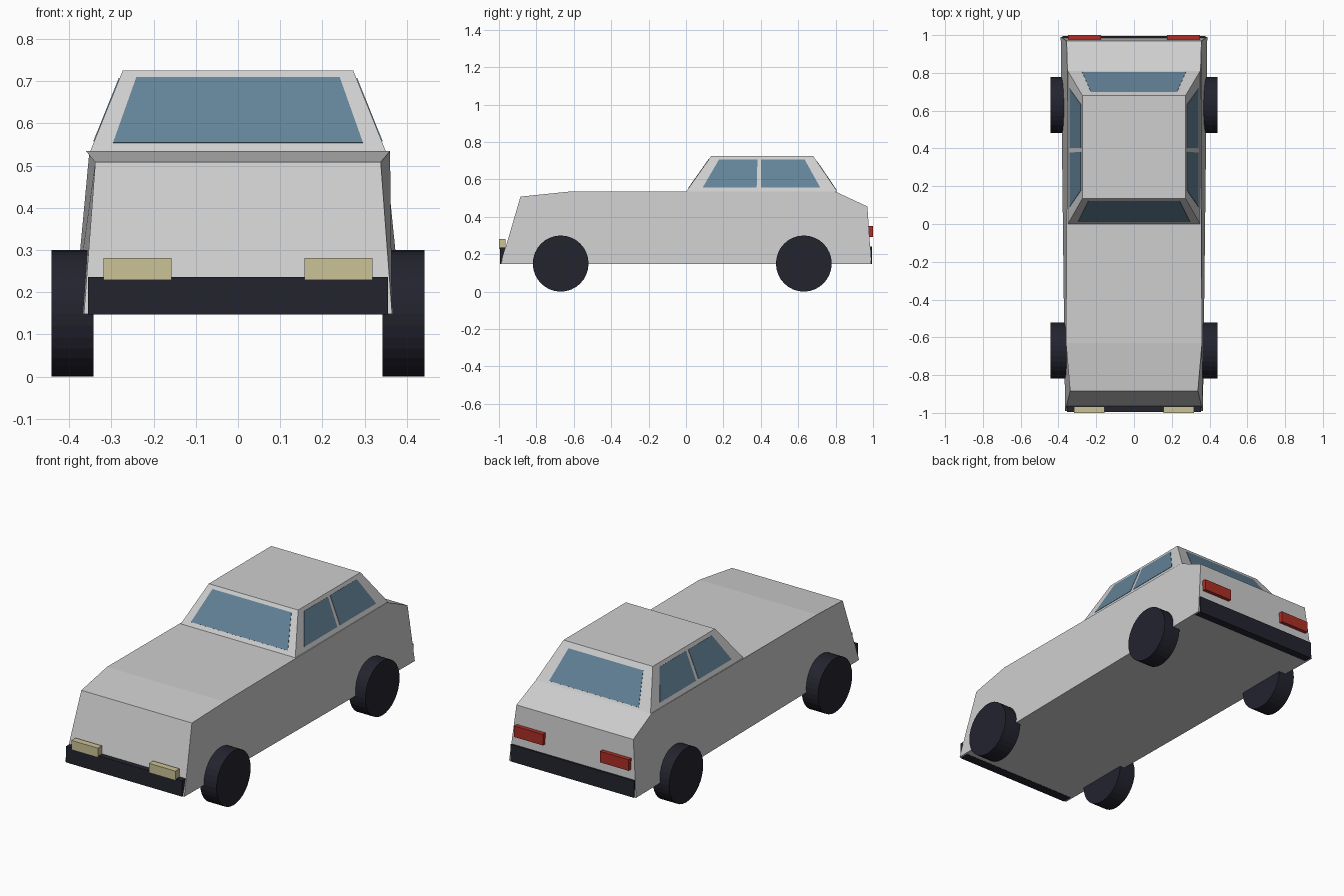
import bpy, bmesh, math
from mathutils import Vector

if "Cube" in bpy.data.objects:
    bpy.data.objects.remove(bpy.data.objects["Cube"])


def material(name, rgb):
    m = bpy.data.materials.new(name)
    m.diffuse_color = (*rgb, 1)
    m.use_nodes = True
    m.node_tree.nodes["Principled BSDF"].inputs["Base Color"].default_value = m.diffuse_color
    return m


PAINT = material("grey_paint", (0.62, 0.62, 0.62))
GLASS = material("blue_glass", (0.125, 0.225, 0.315))
RUBBER = material("dark_rubber", (0.017, 0.017, 0.028))
CREAM = material("cream_lamp", (0.60, 0.54, 0.31))
RED = material("red_lamp", (0.42, 0.028, 0.02))


def finish(name, bm, mat):
    bmesh.ops.recalc_face_normals(bm, faces=bm.faces)
    me = bpy.data.meshes.new(name)
    bm.to_mesh(me)
    bm.free()
    me.materials.append(mat)
    ob = bpy.data.objects.new(name, me)
    bpy.context.collection.objects.link(ob)
    return ob


def prism(name, side_a, side_b, mat):
    """Solid between two matching outlines."""
    bm = bmesh.new()
    a = [bm.verts.new(p) for p in side_a]
    b = [bm.verts.new(p) for p in side_b]
    bm.faces.new(a)
    bm.faces.new(b[::-1])
    for i in range(len(a)):
        j = (i + 1) % len(a)
        bm.faces.new((a[i], b[i], b[j], a[j]))
    return finish(name, bm, mat)


def box(name, x0, x1, y0, y1, z0, z1, mat):
    def ring(x):
        return [(x, y0, z0), (x, y1, z0), (x, y1, z1), (x, y0, z1)]
    return prism(name, ring(x0), ring(x1), mat)


def plate(name, pts, outward, mat):
    """Thin panel lying on a sloped surface."""
    pts = [Vector(p) for p in pts]
    n = (pts[1] - pts[0]).cross(pts[2] - pts[0]).normalized()
    if n.dot(Vector(outward)) < 0:
        n = -n
    return prism(name, [p - n * 0.002 for p in pts],
                 [p + n * 0.002 for p in pts], mat)


# Lower body: side outline as (half width, y, z)
outline = [(0.365, -0.99, 0.148), (0.338, -0.885, 0.508), (0.36, -0.63, 0.534),
           (0.352, 0.80, 0.534), (0.357, 0.97, 0.455), (0.388, 0.99, 0.148)]
prism("body", [(-w, y, z) for w, y, z in outline], outline, PAINT)

# Cabin: tapered block
Z0, Z1 = 0.534, 0.725
prism("cabin",
      [(-0.35, 0, Z0), (0.35, 0, Z0), (0.35, 0.81, Z0), (-0.35, 0.81, Z0)],
      [(-0.273, 0.135, Z1), (0.273, 0.135, Z1), (0.273, 0.68, Z1), (-0.273, 0.68, Z1)],
      PAINT)


def slope(a, b, z):
    return a + (b - a) * (z - Z0) / (Z1 - Z0)


# Windscreen and rear window
for name, y0, y1, zb, zt, wb, wt in (
        ("windscreen", 0, 0.135, 0.553, 0.708, 0.296, 0.241),
        ("rear_window", 0.81, 0.68, 0.545, 0.698, 0.274, 0.228)):
    yb, yt = slope(y0, y1, zb), slope(y0, y1, zt)
    plate(name, [(-wb, yb, zb), (wb, yb, zb), (wt, yt, zt), (-wt, yt, zt)],
          (0, y0 - 0.4, 0), GLASS)

# Side windows, two on each side
LOW, HIGH = 0.557, 0.706
for s, side in ((-1, "left"), (1, "right")):
    xb, xt = s * slope(0.35, 0.273, LOW), s * slope(0.35, 0.273, HIGH)
    for name, b0, b1, t1, t0 in (("front", 0.09, 0.378, 0.382, 0.177),
                                 ("rear", 0.402, 0.717, 0.634, 0.402)):
        plate(f"{side}_{name}_window",
              [(xb, b0, LOW), (xb, b1, LOW), (xt, t1, HIGH), (xt, t0, HIGH)],
              (s, 0, 0), GLASS)

    # Lamps
    box(f"{side}_headlight", s * 0.157, s * 0.318, -1.0, -0.965, 0.229, 0.281, CREAM)
    box(f"{side}_tail_light", s * 0.175, s * 0.35, 0.965, 1.0, 0.291, 0.352, RED)

    # Wheels
    for name, y in (("front", -0.67), ("rear", 0.63)):
        rim = [(y + 0.149 * math.cos(a), 0.15 + 0.15 * math.sin(a))
               for a in (2 * math.pi * i / 32 for i in range(32))]
        prism(f"{side}_{name}_wheel", [(s * 0.342, *p) for p in rim],
              [(s * 0.442, *p) for p in rim], RUBBER)

# Bumpers
box("front_bumper", -0.355, 0.355, -0.994, -0.94, 0.147, 0.236, RUBBER)
box("rear_bumper", -0.378, 0.378, 0.95, 0.994, 0.147, 0.24, RUBBER)
